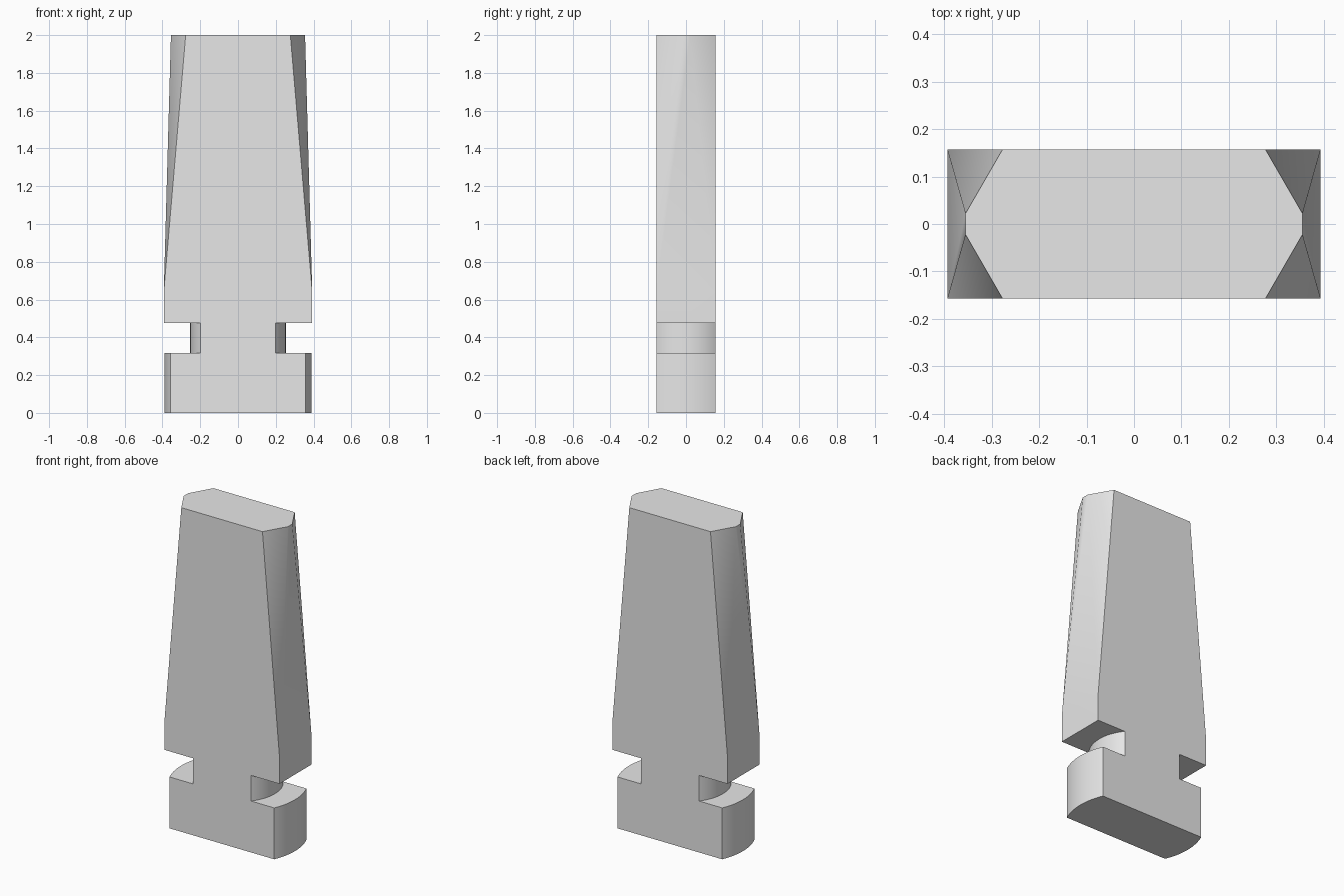
import bpy
import bmesh
from math import asin, cos, sin, radians

cube = bpy.data.objects.get("Cube")
if cube:
    bpy.data.objects.remove(cube, do_unlink=True)

HALF_DEPTH = 0.157
HALF_WIDTH = 0.393
BASE_TOP, NECK_TOP, TAPER_START, HEIGHT = 0.317, 0.475, 0.64, 2.0

grey = bpy.data.materials.new("plain grey")
grey.use_nodes = True
colour = (0.8, 0.8, 0.8, 1)
grey.diffuse_color = colour
grey.node_tree.nodes["Principled BSDF"].inputs["Base Color"].default_value = colour


def mirrored(points):
    """Repeat points of one quadrant in all four quadrants."""
    return [(sx * x, sy * y) for x, y in points for sx in (1, -1) for sy in (1, -1)]


def slab_outline(radius, steps=12):
    """Disc outline cut flat at the front and back."""
    limit = asin(HALF_DEPTH / radius)
    angles = [limit * i / steps for i in range(steps + 1)]
    return mirrored([(radius * cos(a), radius * sin(a)) for a in angles])


def convex_part(name, levels):
    """Solid wrapped around outlines placed at given heights."""
    bm = bmesh.new()
    for z, outline in levels:
        for x, y in outline:
            bm.verts.new((x, y, z))
    bmesh.ops.remove_doubles(bm, verts=bm.verts, dist=0.0001)
    bmesh.ops.convex_hull(bm, input=bm.verts)
    bmesh.ops.dissolve_limit(bm, angle_limit=radians(0.5),
                             verts=bm.verts, edges=bm.edges)
    bmesh.ops.recalc_face_normals(bm, faces=bm.faces)
    mesh = bpy.data.meshes.new(name)
    bm.to_mesh(mesh)
    bm.free()
    mesh.materials.append(grey)
    obj = bpy.data.objects.new(name, mesh)
    bpy.context.collection.objects.link(obj)
    bpy.ops.object.select_all(action='DESELECT')
    obj.select_set(True)
    bpy.context.view_layer.objects.active = obj
    bpy.ops.object.shade_smooth_by_angle(angle=radians(35))
    return obj


# Round-ended foot and the narrower neck above it
foot = slab_outline(0.39)
neck = slab_outline(0.253)
convex_part("foot", [(0, foot), (BASE_TOP, foot)])
convex_part("neck", [(BASE_TOP, neck), (NECK_TOP, neck)])

# Blade: rectangular at the bottom, tapering to a chamfered top
rectangle = mirrored([(HALF_WIDTH, HALF_DEPTH)])
chamfered = mirrored([(0.277, HALF_DEPTH), (0.355, 0.022)])
convex_part("blade", [(NECK_TOP, rectangle), (TAPER_START, rectangle),
                      (HEIGHT, chamfered)])
